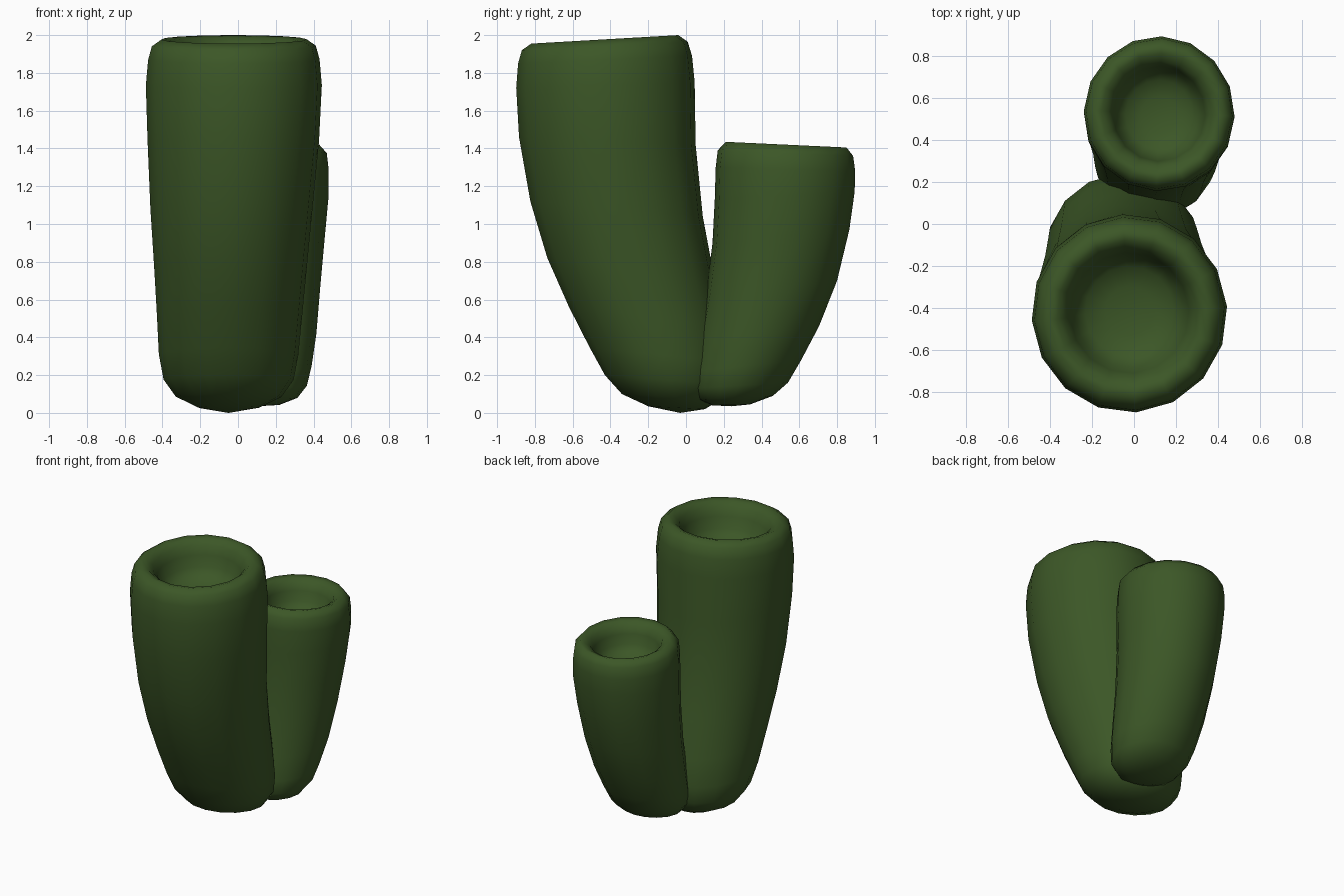
import bpy, bmesh, math
from mathutils import Vector

SIDES = 16

mat = bpy.data.materials.new("cactus_green")
mat.diffuse_color = (0.045, 0.095, 0.02, 1)


def hollow_stem(name, rings, bottom, cup, turn):
    """Loft tilted rings given as (front y, z, back y, z, centre x, half width x).
    cup lists (scale, depth) steps continuing from the last ring into the hollow."""
    bm = bmesh.new()
    shapes = []
    for y1, z1, y2, z2, cx, hx in rings:
        centre = Vector((cx, (y1 + y2) / 2, (z1 + z2) / 2))
        shapes.append((centre, Vector((hx, 0, 0)), Vector((0, (y2 - y1) / 2, (z2 - z1) / 2))))
    # the hollow shrinks and sinks along the tilted axis of the mouth
    c, u, v = shapes[-1]
    axis = u.cross(v).normalized()
    for scale, depth in cup:
        shapes.append((c - axis * depth, u * scale, v * scale))

    loops = []
    for centre, a, b in shapes:
        loop = []
        for i in range(SIDES):
            t = 2 * math.pi * i / SIDES + math.radians(turn)
            loop.append(bm.verts.new(centre + a * math.cos(t) + b * math.sin(t)))
        loops.append(loop)
    for lo, hi in zip(loops, loops[1:]):
        for i in range(SIDES):
            j = (i + 1) % SIDES
            bm.faces.new((lo[i], lo[j], hi[j], hi[i]))
    # close the rounded base and the floor of the hollow
    pole = bm.verts.new(bottom)
    floor = bm.verts.new(c - axis * (cup[-1][1] + 0.01))
    for i in range(SIDES):
        j = (i + 1) % SIDES
        bm.faces.new((pole, loops[0][j], loops[0][i]))
        bm.faces.new((floor, loops[-1][i], loops[-1][j]))
    bmesh.ops.recalc_face_normals(bm, faces=bm.faces)
    for f in bm.faces:
        f.smooth = True
    mesh = bpy.data.meshes.new(name)
    bm.to_mesh(mesh)
    bm.free()
    mesh.materials.append(mat)
    obj = bpy.data.objects.new(name, mesh)
    bpy.context.collection.objects.link(obj)
    return obj


# tall stem leaning to the front
hollow_stem("tall_stem", [
    (-0.20, 0.035, 0.10, 0.02, -0.05, 0.16),
    (-0.34, 0.10, 0.185, 0.07, -0.05, 0.28),
    (-0.43, 0.20, 0.23, 0.15, -0.05, 0.345),
    (-0.51, 0.345, 0.24, 0.27, -0.05, 0.37),
    (-0.62, 0.56, 0.21, 0.46, -0.045, 0.385),
    (-0.735, 0.82, 0.15, 0.72, -0.04, 0.405),
    (-0.825, 1.12, 0.09, 1.04, -0.035, 0.43),
    (-0.885, 1.46, 0.052, 1.42, -0.025, 0.455),
    (-0.90, 1.72, 0.047, 1.75, -0.022, 0.467),
    (-0.89, 1.85, 0.033, 1.89, -0.022, 0.455),
    (-0.87, 1.92, 0.01, 1.965, -0.022, 0.435),
    (-0.82, 1.955, -0.04, 2.0, -0.022, 0.385),
], (-0.05, -0.03, 0.0), [(0.90, 0.01), (0.81, 0.04), (0.74, 0.10),
                         (0.68, 0.18), (0.55, 0.235), (0.3, 0.26)], 4)

# short stem leaning to the back
hollow_stem("short_stem", [
    (0.14, 0.04, 0.34, 0.045, 0.10, 0.12),
    (0.065, 0.07, 0.46, 0.09, 0.10, 0.215),
    (0.03, 0.13, 0.54, 0.16, 0.10, 0.265),
    (0.033, 0.22, 0.61, 0.28, 0.10, 0.29),
    (0.065, 0.38, 0.705, 0.46, 0.105, 0.31),
    (0.105, 0.62, 0.80, 0.70, 0.11, 0.325),
    (0.14, 0.90, 0.865, 0.97, 0.115, 0.345),
    (0.152, 1.13, 0.893, 1.17, 0.12, 0.36),
    (0.157, 1.30, 0.896, 1.28, 0.12, 0.36),
    (0.168, 1.39, 0.885, 1.36, 0.12, 0.35),
    (0.21, 1.435, 0.85, 1.405, 0.12, 0.31),
], (0.10, 0.24, 0.035), [(0.89, 0.008), (0.78, 0.03), (0.71, 0.08),
                        (0.66, 0.15), (0.52, 0.20), (0.28, 0.22)], -2)
